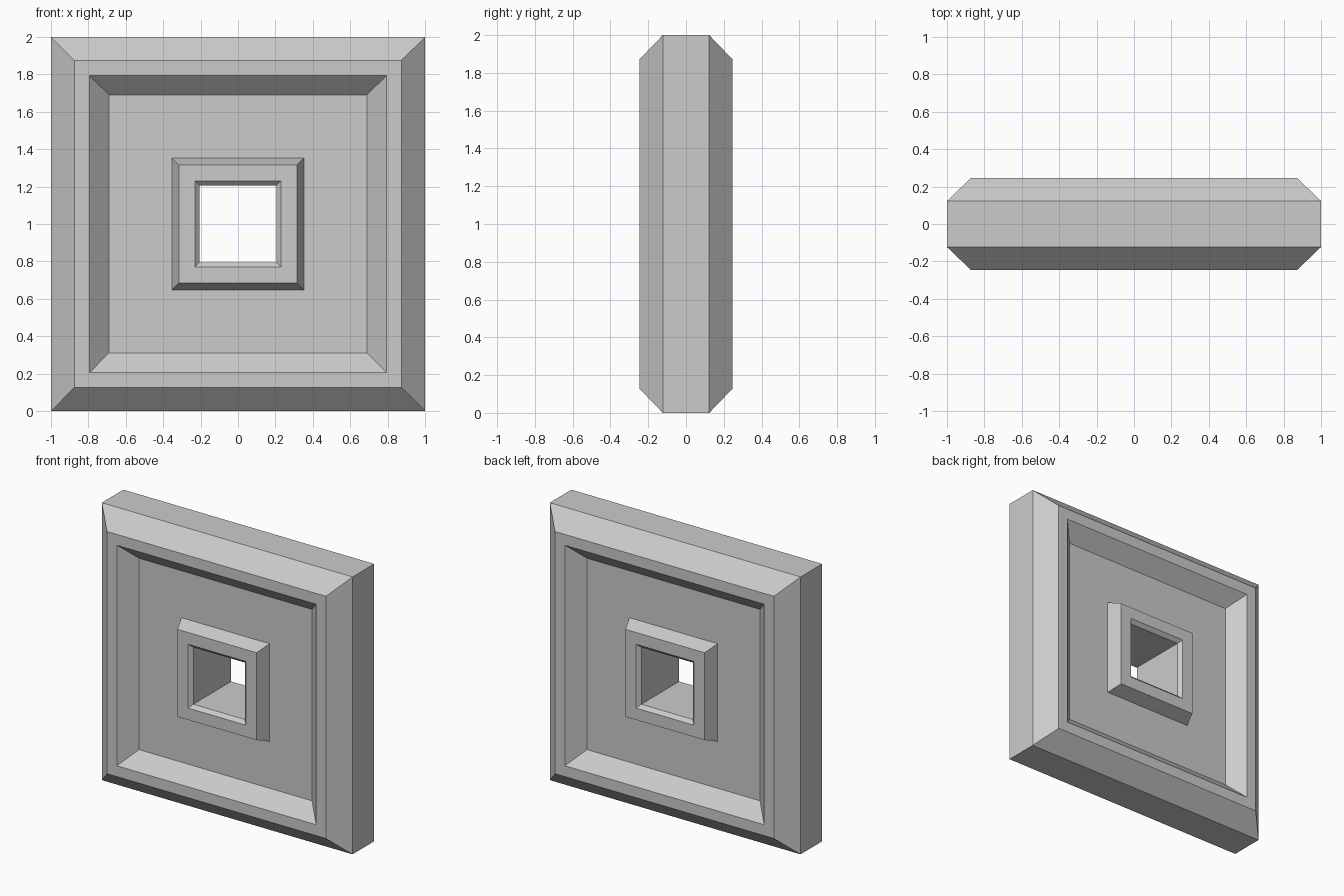
import bpy, bmesh

if "Cube" in bpy.data.objects:
    bpy.data.objects.remove(bpy.data.objects["Cube"])

# Front half of the cross-section: (half width of square loop, distance from mid plane)
half = [
    (1.0, 0.123), (0.873, 0.245),    # outer bevel
    (0.795, 0.245), (0.69, 0.142),   # rim, then slope into the recess
    (0.352, 0.142), (0.315, 0.24),   # panel, then raised centre collar
    (0.23, 0.24), (0.205, 0.215),    # collar face, then bevel into the hole
]
# Mirror to the back for a closed profile
profile = [(r, -d) for r, d in half] + [(r, d) for r, d in reversed(half)]

# Sweep the profile around a square with mitred corners
bm = bmesh.new()
corners = [(-1, -1), (1, -1), (1, 1), (-1, 1)]
loops = [[bm.verts.new((sx * r, y, 1 + sz * r)) for sx, sz in corners]
         for r, y in profile]
for i, a in enumerate(loops):
    b = loops[(i + 1) % len(loops)]
    for k in range(4):
        n = (k + 1) % 4
        bm.faces.new((a[k], a[n], b[n], b[k]))
bmesh.ops.recalc_face_normals(bm, faces=bm.faces)

mesh = bpy.data.meshes.new("square_block")
bm.to_mesh(mesh)
bm.free()
block = bpy.data.objects.new("square_block", mesh)
bpy.context.collection.objects.link(block)
